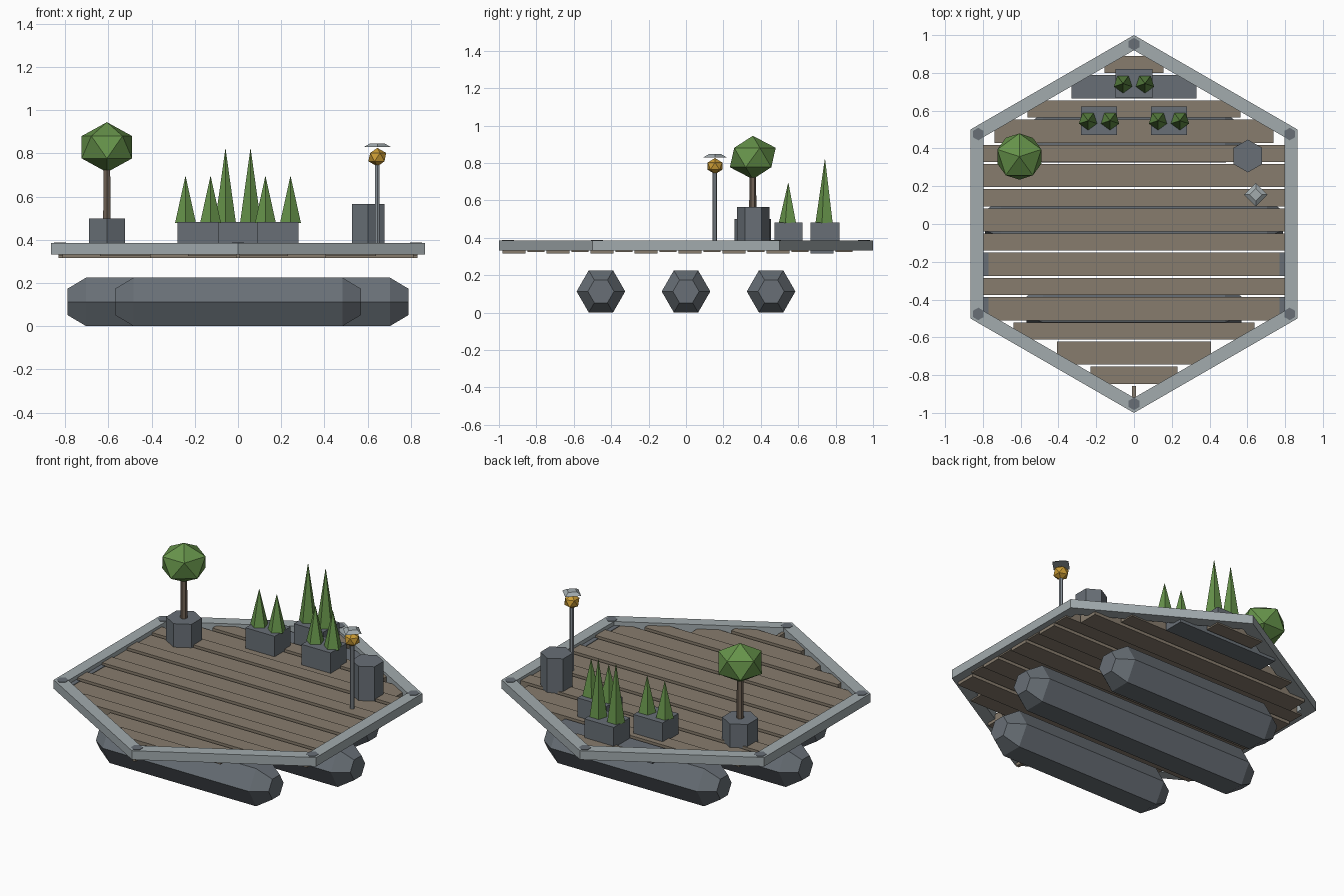
import bpy, bmesh, math
from mathutils import Matrix, Vector

if "Cube" in bpy.data.objects:
    bpy.data.objects.remove(bpy.data.objects["Cube"])


def mat(name, hexcol):
    lin = []
    for i in (0, 2, 4):
        c = int(hexcol[i:i + 2], 16) / 255
        lin.append(c / 12.92 if c <= 0.04045 else ((c + 0.055) / 1.055) ** 2.4)
    m = bpy.data.materials.new(name)
    m.diffuse_color = (*lin, 1)
    m.use_nodes = True
    m.node_tree.nodes["Principled BSDF"].inputs["Base Color"].default_value = m.diffuse_color
    return m


LIGHT = mat("light grey", "A2ABAE")
MID = mat("mid grey", "8A9299")
DARK = mat("dark grey", "686F76")
WOOD = mat("deck wood", "877C6D")
BARK = mat("bark brown", "6F6154")
GREEN = mat("leaf green", "66934A")
GOLD = mat("lamp gold", "CB9C35")


def finish(name, bm, m):
    bmesh.ops.recalc_face_normals(bm, faces=bm.faces)
    me = bpy.data.meshes.new(name)
    bm.to_mesh(me)
    bm.free()
    me.materials.append(m)
    ob = bpy.data.objects.new(name, me)
    bpy.context.collection.objects.link(ob)
    return ob


def box(name, x0, x1, y0, y1, z0, z1, m):
    bm = bmesh.new()
    bmesh.ops.create_cube(bm, size=1)
    for v in bm.verts:
        v.co = Vector(((x0 + x1) / 2 + v.co.x * (x1 - x0),
                       (y0 + y1) / 2 + v.co.y * (y1 - y0),
                       (z0 + z1) / 2 + v.co.z * (z1 - z0)))
    return finish(name, bm, m)


def loft(name, loops, m, closed=False):
    """Skin a list of equal-length point loops; cap the ends unless closed."""
    bm = bmesh.new()
    rings = [[bm.verts.new(p) for p in l] for l in loops]
    n = len(rings[0])
    pairs = list(zip(rings, rings[1:])) + ([(rings[-1], rings[0])] if closed else [])
    for a, b in pairs:
        for i in range(n):
            bm.faces.new((a[i], a[(i + 1) % n], b[(i + 1) % n], b[i]))
    if not closed:
        bm.faces.new(rings[0])
        bm.faces.new(rings[-1])
    return finish(name, bm, m)


def ngon(r, z, n=6, x=0, y=0, start=90):
    return [(x + r * math.cos(math.radians(start) + math.tau * i / n),
             y + r * math.sin(math.radians(start) + math.tau * i / n), z) for i in range(n)]


def prism(name, x, y, z0, z1, r0, r1, m, n=6, start=90):
    return loft(name, [ngon(r0, z0, n, x, y, start), ngon(r1, z1, n, x, y, start)], m)


def ball(name, x, y, z, rxy, rz, m, spin):
    bm = bmesh.new()
    bmesh.ops.create_icosphere(bm, subdivisions=1, radius=1)
    bmesh.ops.transform(bm, verts=bm.verts, matrix=Matrix.Translation((x, y, z))
                        @ Matrix.Diagonal((rxy, rxy, rz, 1))
                        @ Matrix.Rotation(math.radians(spin), 4, 'Z'))
    return finish(name, bm, m)


# Floats: hexagonal pontoons with tapered ends
for i, (y, half) in enumerate([(-0.455, 0.57), (0, 0.79), (0.455, 0.57)]):
    loops = []
    for x, r in [(-half, 0.07), (-half + 0.087, 0.13), (half - 0.087, 0.13), (half, 0.07)]:
        loops.append([(x, y + r * math.cos(math.tau * k / 6),
                       0.113 + r * math.sin(math.tau * k / 6)) for k in range(6)])
    loft(f"float_{i}", loops, DARK)

# Hexagonal deck frame with corner plates
loft("deck_frame", [ngon(1, 0.333), ngon(1, 0.386), ngon(0.92, 0.386), ngon(0.92, 0.333)],
     LIGHT, closed=True)
for i, (x, y, _) in enumerate(ngon(0.952, 0)):
    prism(f"corner_plate_{i}", x, y, 0.384, 0.388, 0.033, 0.033, DARK)

# Deck planks: wide low ones alternating with narrow high ones
y = -0.98
for i in range(16):
    wide = i % 2 == 0
    w = 0.123 if wide else 0.091
    far = max(abs(y), abs(y + w))
    half = max(0.01, min(0.83, (1 - far) * 1.732 - 0.035))
    z0 = 0.315 if wide else 0.325
    box(f"plank_{i}", -half, half, y, y + w, z0, z0 + 0.045, DARK if i == 14 + 0 and wide else WOOD)
    # Worn grey plank ends
    if i in (4, 6):
        for s in (-1, 1):
            a, b = sorted((s * 0.77, s * half))
            if b - a > 0.01:
                box(f"plank_end_{i}_{s}", a, b, y, y + w, z0 + 0.044, z0 + 0.048, DARK)
    y += w + 0.0105

# Round tree in a hexagonal pot
TX, TY = -0.607, 0.357
prism("tree_pot", TX, TY, 0.355, 0.5, 0.097, 0.097, DARK)
prism("tree_trunk", TX, TY, 0.49, 0.78, 0.02, 0.017, BARK)
ball("tree_crown", TX, TY, 0.829, 0.137, 0.116, GREEN, 18)

# Planter boxes with pairs of pointed shrubs
for name, px, py, hx, hy, top, off in [("left", -0.185, 0.547, 0.096, 0.075, 0.693, 0.058),
                                       ("right", 0.185, 0.547, 0.096, 0.075, 0.693, 0.058),
                                       ("back", 0, 0.743, 0.097, 0.077, 0.82, 0.058)]:
    box(f"planter_{name}", px - hx, px + hx, py - hy, py + hy, 0.35, 0.482, DARK)
    for s in (-1, 1):
        prism(f"shrub_{name}_{s}", px + s * off, py, 0.478, top, 0.051, 0.001, GREEN, 5, 270)

# Hexagonal stool post
prism("stool", 0.603, 0.36, 0.355, 0.565, 0.087, 0.087, DARK)

# Lantern: pole, bulb and square cap
LX, LY = 0.645, 0.155
prism("lamp_pole", LX, LY, 0.355, 0.77, 0.012, 0.012, MID)
ball("lamp_bulb", LX, LY, 0.783, 0.046, 0.043, GOLD, 0)
prism("lamp_cap", LX, LY, 0.83, 0.847, 0.062, 0.033, LIGHT, 4)
